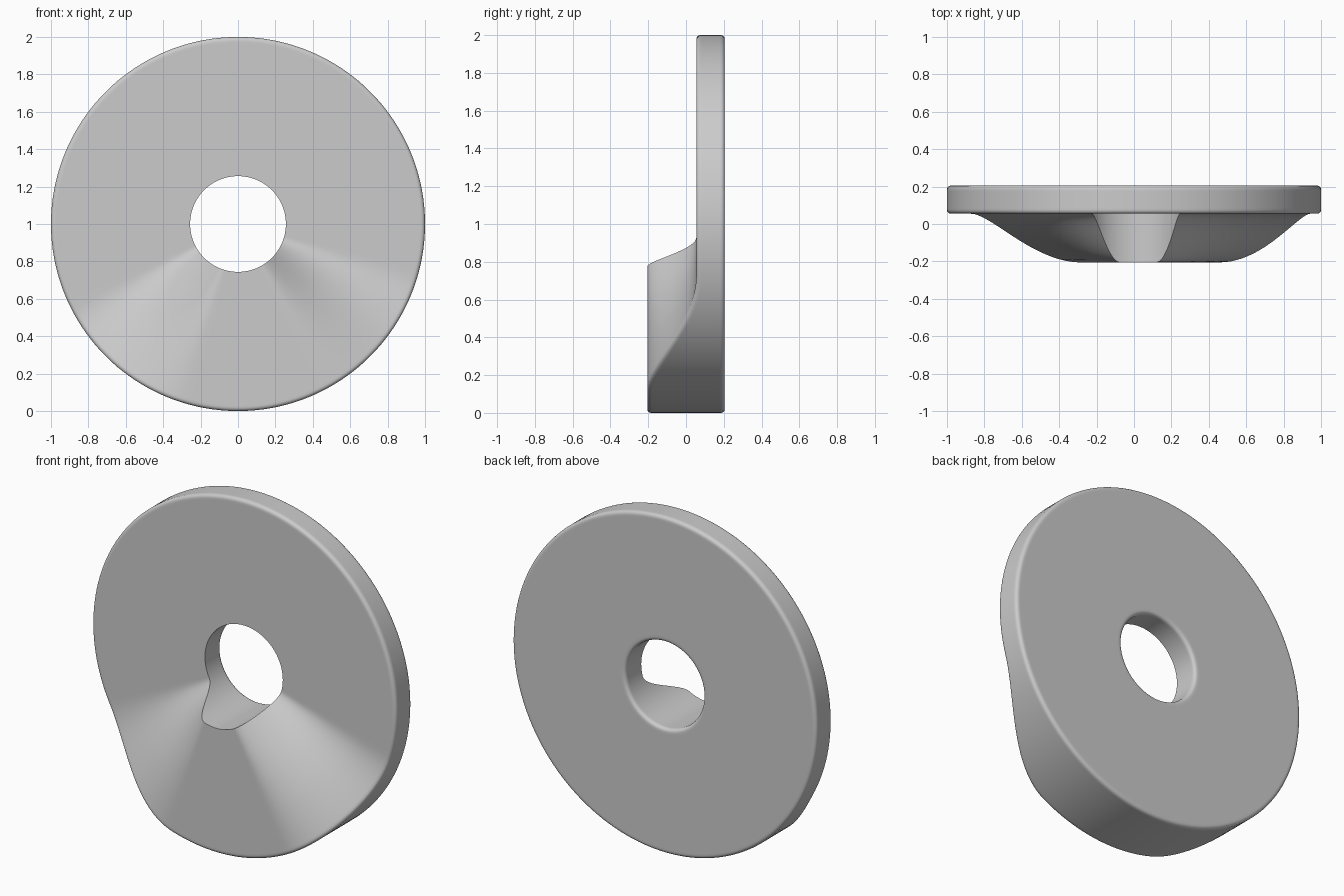
import bpy
import bmesh
from math import sin, cos, pi, radians

cube = bpy.data.objects.get("Cube")
if cube:
    bpy.data.objects.remove(cube, do_unlink=True)

SEGMENTS = 180
R, HOLE, ROUND = 1.0, 0.256, 0.02
BACK, THIN, THICK = 0.205, 0.055, -0.205
RAMP = 23          # half-width of each ramp, degrees


def front_y(deg):
    """Front face depth at an angle from straight down (positive toward +x)."""
    middle = 51 if deg > 0 else 40
    t = min(1, max(0, (abs(deg) - middle + RAMP) / (2 * RAMP)))
    return THICK + (THIN - THICK) * t * t * (3 - 2 * t)


def arc(cr, cy, start):
    """Quarter-round corner in the (radius, depth) plane."""
    angles = [start + i * pi / 8 for i in range(5)]
    return [(cr + ROUND * cos(a), cy + ROUND * sin(a)) for a in angles]


def section(f):
    """Closed cross-section: front, rounded rim, back, rounded bore."""
    return ([(HOLE, f), (0.4, f), (0.6, f), (0.8, f), (0.97, f)]
            + arc(R - ROUND, f + ROUND, -pi / 2)
            + [(R, f + 0.03), (R, BACK - 0.03)]
            + arc(R - ROUND, BACK - ROUND, 0)
            + [(0.97, BACK), (0.29, BACK)]
            + arc(HOLE + ROUND, BACK - ROUND, pi / 2)
            + [(HOLE, BACK - 0.03)])


# Disc with a raised wedge: sweep the section around the bore
bm = bmesh.new()
rings = []
for i in range(SEGMENTS):
    deg = i * 360 / SEGMENTS - 180
    a = radians(deg)
    rings.append([bm.verts.new((r * sin(a), y, R - r * cos(a)))
                  for r, y in section(front_y(deg))])
for i, ring in enumerate(rings):
    following = rings[(i + 1) % SEGMENTS]
    for j in range(len(ring)):
        k = (j + 1) % len(ring)
        bm.faces.new((ring[j], ring[k], following[k], following[j]))
bmesh.ops.recalc_face_normals(bm, faces=bm.faces)

mesh = bpy.data.meshes.new("wedge_disc")
bm.to_mesh(mesh)
bm.free()
disc = bpy.data.objects.new("wedge_disc", mesh)
bpy.context.collection.objects.link(disc)

# Plain grey
grey = bpy.data.materials.new("plain_grey")
grey.use_nodes = True
colour = (0.6, 0.6, 0.6, 1)
grey.diffuse_color = colour
grey.node_tree.nodes["Principled BSDF"].inputs["Base Color"].default_value = colour
mesh.materials.append(grey)

# Smooth surfaces, sharp front edge of the bore
bpy.ops.object.select_all(action="DESELECT")
disc.select_set(True)
bpy.context.view_layer.objects.active = disc
bpy.ops.object.shade_smooth_by_angle(angle=radians(35))
